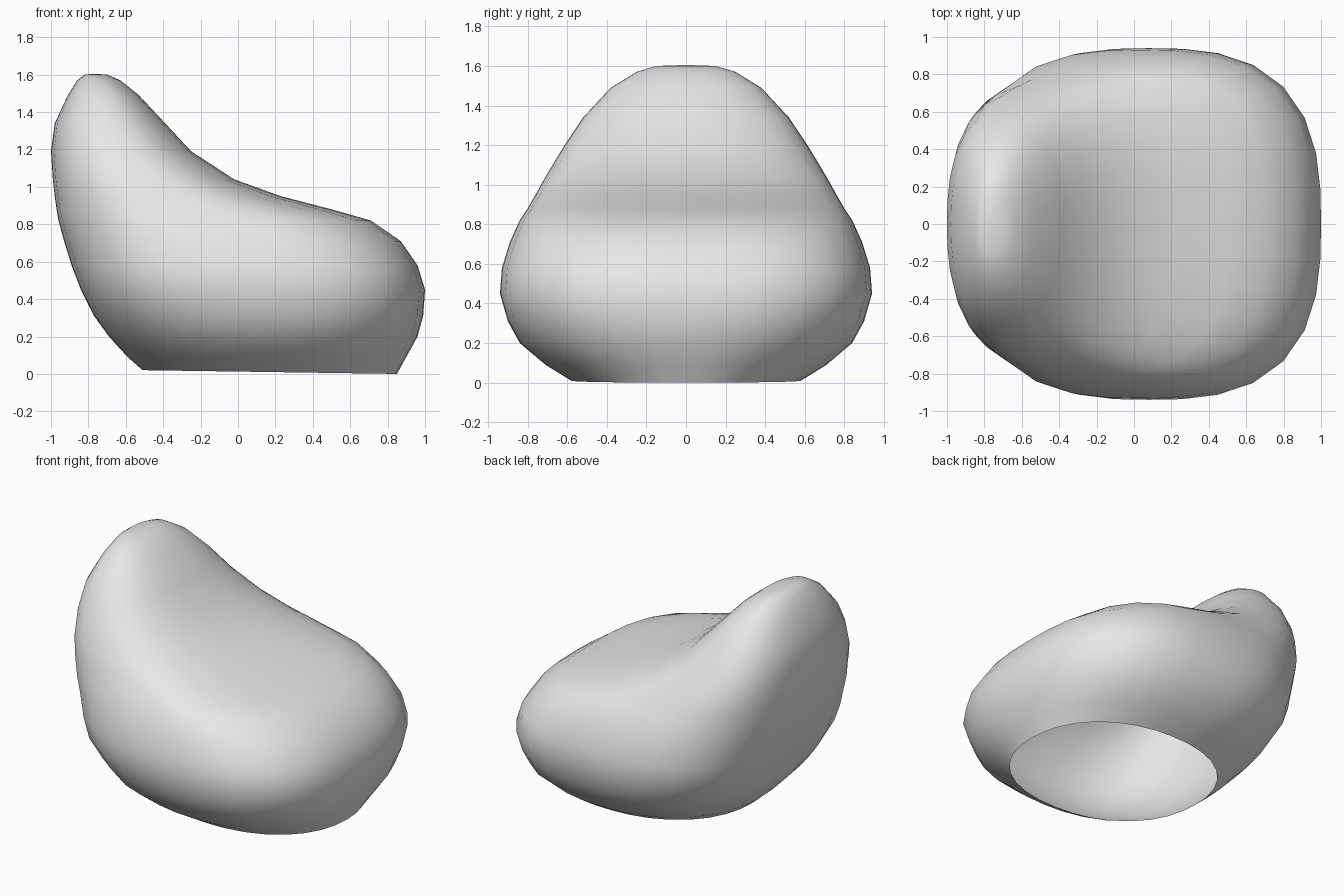
import bpy
import bmesh
import math

# Remove the default cube
cube = bpy.data.objects.get("Cube")
if cube:
    bpy.data.objects.remove(cube, do_unlink=True)

SEGMENTS = 32

# Horizontal rings: height, back x, front x, half width, squareness
RINGS = [
    (0.01, -0.51, 0.85, 0.58, 2.2),
    (0.09, -0.59, 0.90, 0.71, 2.3),
    (0.2, -0.69, 0.96, 0.84, 2.5),
    (0.31, -0.77, 0.99, 0.90, 2.6),
    (0.45, -0.84, 1.0, 0.94, 2.8),
    (0.58, -0.89, 0.96, 0.93, 2.8),
    (0.71, -0.93, 0.87, 0.89, 2.8),
    (0.82, -0.96, 0.71, 0.84, 2.9),
    (0.88, -0.97, 0.5, 0.80, 2.9),
    (0.95, -0.98, 0.23, 0.76, 2.8),
    (1.04, -0.99, -0.02, 0.71, 2.7),
    (1.19, -1.0, -0.25, 0.62, 2.5),
    (1.34, -0.98, -0.39, 0.52, 2.4),
    (1.49, -0.91, -0.53, 0.38, 2.3),
    (1.57, -0.86, -0.63, 0.25, 2.2),
    (1.6, -0.82, -0.7, 0.15, 2.0),
]


def make_material(name, color):
    mat = bpy.data.materials.new(name)
    mat.use_nodes = True
    mat.diffuse_color = color
    shader = next(n for n in mat.node_tree.nodes if n.type == "BSDF_PRINCIPLED")
    shader.inputs["Base Color"].default_value = color
    return mat


def add_ring(bm, height, back, front, half_width, power):
    """Rounded-square outline lying at one height."""
    centre = (back + front) / 2
    half_length = (front - back) / 2
    ring = []
    for i in range(SEGMENTS):
        angle = math.tau * i / SEGMENTS
        c, s = math.cos(angle), math.sin(angle)
        radius = (abs(c) ** power + abs(s) ** power) ** (-1 / power)
        ring.append(bm.verts.new((centre + half_length * radius * c,
                                  half_width * radius * s, height)))
    return ring


# Soft seat shell with a raised back, open underneath
bm = bmesh.new()
rings = [add_ring(bm, *row) for row in RINGS]
for lower, upper in zip(rings, rings[1:]):
    for i in range(SEGMENTS):
        j = (i + 1) % SEGMENTS
        bm.faces.new((lower[i], lower[j], upper[j], upper[i]))

# Rounded tip of the backrest
tip = bm.verts.new((-0.77, 0, 1.605))
for i in range(SEGMENTS):
    bm.faces.new((rings[-1][i], rings[-1][(i + 1) % SEGMENTS], tip))

# Bottom rim dips slightly toward the front
for vert in rings[0]:
    vert.co.z = 0.02 * (0.85 - vert.co.x) / 1.36

for face in bm.faces:
    face.smooth = True
mesh = bpy.data.meshes.new("beanbag_seat")
bm.to_mesh(mesh)
bm.free()
mesh.materials.append(make_material("light grey fabric", (0.8, 0.8, 0.8, 1)))
seat = bpy.data.objects.new("beanbag_seat", mesh)
bpy.context.collection.objects.link(seat)
